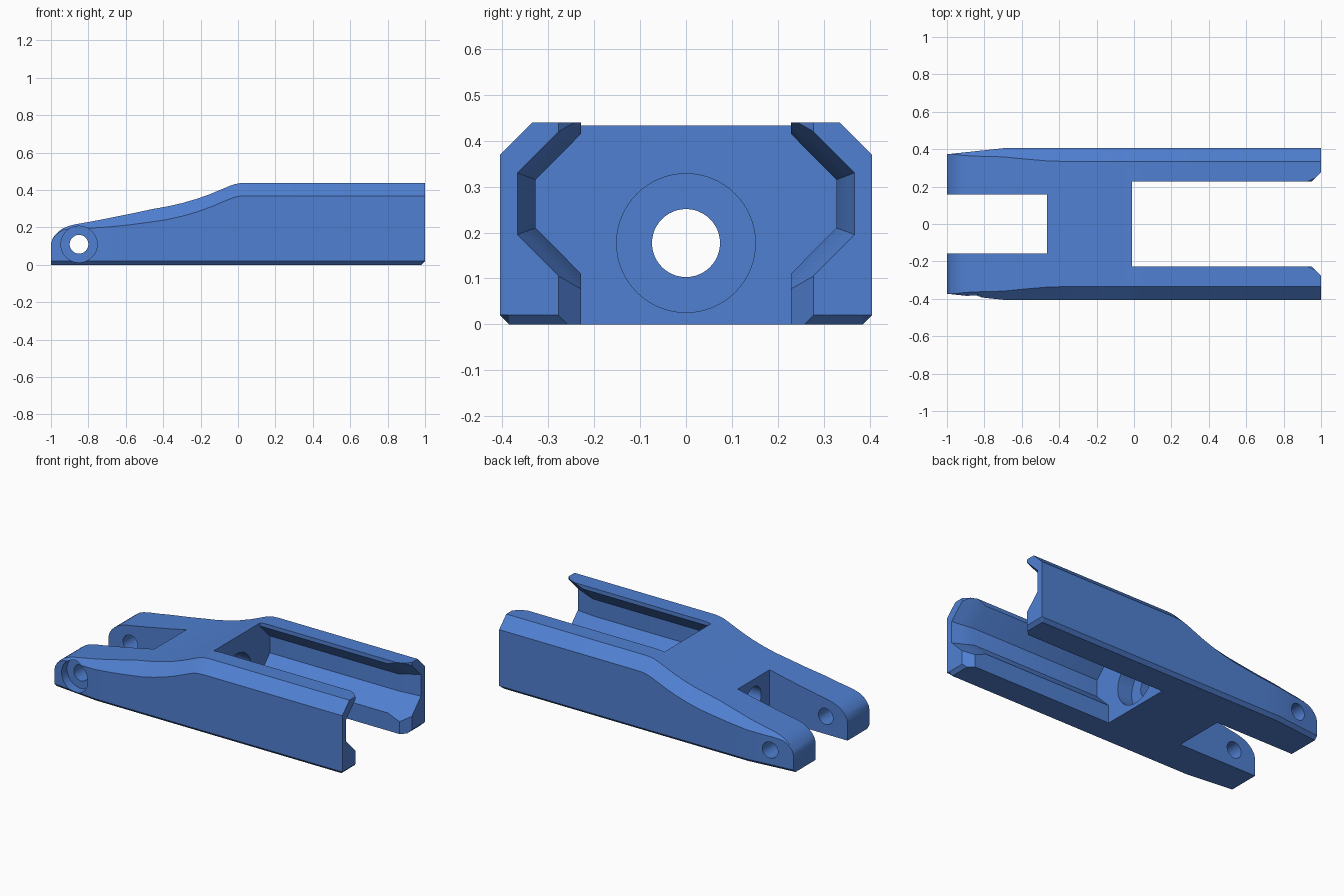
import bpy, bmesh, math
from mathutils import Vector, Matrix

if "Cube" in bpy.data.objects:
    bpy.data.objects.remove(bpy.data.objects["Cube"])

blue = bpy.data.materials.new("mid blue")
blue.diffuse_color = (0.08, 0.215, 0.64, 1)
blue.use_nodes = True
blue.node_tree.nodes["Principled BSDF"].inputs["Base Color"].default_value = blue.diffuse_color


def make_object(name, bm):
    bmesh.ops.recalc_face_normals(bm, faces=bm.faces)
    mesh = bpy.data.meshes.new(name)
    bm.to_mesh(mesh)
    bm.free()
    ob = bpy.data.objects.new(name, mesh)
    bpy.context.collection.objects.link(ob)
    mesh.materials.append(blue)
    return ob


def loft(name, sections):
    """Skin mirrored half sections: list of (x, [(y, z), ...])."""
    bm = bmesh.new()
    rings = []
    for x, half in sections:
        pts = half + [(-y, z) for y, z in reversed(half)]
        rings.append([bm.verts.new((x, y, z)) for y, z in pts])
    n = len(rings[0])
    for a, b in zip(rings, rings[1:]):
        for i in range(n):
            j = (i + 1) % n
            bm.faces.new((a[i], a[j], b[j], b[i]))
    bm.faces.new(rings[0])
    bm.faces.new(rings[-1])
    return make_object(name, bm)


def cylinder(name, radius, start, end, segments=48):
    a, b = Vector(start), Vector(end)
    rot = (b - a).to_track_quat('Z', 'Y').to_matrix().to_4x4()
    bm = bmesh.new()
    bmesh.ops.create_cone(bm, cap_ends=True, segments=segments, radius1=radius,
                          radius2=radius, depth=(b - a).length,
                          matrix=Matrix.Translation((a + b) / 2) @ rot)
    return make_object(name, bm)


def cut(target, cutter):
    cutter.hide_render = True
    mod = target.modifiers.new("cut", 'BOOLEAN')
    mod.operation = 'DIFFERENCE'
    mod.solver = 'EXACT'
    mod.object = cutter
    bpy.context.view_layer.objects.active = target
    bpy.ops.object.modifier_apply(modifier=mod.name)
    bpy.data.objects.remove(cutter, do_unlink=True)


# Main body: (x, top height, top chamfer) along the length
stations = [
    (-1.0, 0.11, 0.002), (-0.994, 0.135, 0.003), (-0.98, 0.158, 0.004),
    (-0.96, 0.178, 0.006), (-0.935, 0.196, 0.01), (-0.905, 0.208, 0.017),
    (-0.87, 0.217, 0.023), (-0.8, 0.229, 0.033), (-0.7, 0.248, 0.046),
    (-0.58, 0.272, 0.058), (-0.46, 0.298, 0.068), (-0.38, 0.312, 0.07),
    (-0.3, 0.33, 0.07), (-0.22, 0.353, 0.07), (-0.15, 0.378, 0.07),
    (-0.09, 0.403, 0.07), (-0.05, 0.42, 0.07), (-0.02, 0.431, 0.07),
    (0.01, 0.437, 0.07), (0.045, 0.439, 0.07), (0.98, 0.439, 0.07),
    (1.0, 0.439, 0.07)]
sections = []
for x, top, c in stations:
    w = 0.405 - 0.032 * max(0, (-0.7 - x) / 0.3)
    base = 0.02 if x == 1.0 else 0
    sections.append((x, [(w - 0.02, base), (w, 0.02), (w, top - c), (w - c, top)]))
body = loft("clevis_body", sections)

# Fork slot at the pivot end
cut(body, loft("fork_slot", [(x, [(0.157, -0.1), (0.157, 0.6)])
                             for x in (-1.1, -0.465)]))

# Undercut channel, flaring at the open end: (x, lip, low, wall, wall low, wall high, high)
channel = [
    (-0.01, 0.228, 0.11, 0.327, 0.21, 0.315, 0.415),
    (0.87, 0.228, 0.11, 0.327, 0.21, 0.315, 0.415),
    (0.95, 0.228, 0.077, 0.352, 0.201, 0.324, 0.448),
    (1.0, 0.277, 0.105, 0.367, 0.195, 0.33, 0.42),
    (1.1, 0.277, 0.105, 0.367, 0.195, 0.33, 0.42)]
cut(body, loft("channel", [
    (x, [(a, -0.1), (a, lo), (w, wl), (w, wh), (a, hi), (a, 0.6)])
    for x, a, lo, w, wl, wh, hi in channel]))

# Central bore and its counterbore in the channel wall
cut(body, cylinder("centre_bore", 0.074, (-0.6, 0, 0.177), (0.2, 0, 0.177)))
cut(body, cylinder("centre_counterbore", 0.151, (-0.11, 0, 0.177), (0.1, 0, 0.177), 64))

# Pivot pin hole through both prongs, countersunk on the front side
cut(body, cylinder("pin_hole", 0.05, (-0.85, -0.6, 0.11), (-0.85, 0.6, 0.11)))
cut(body, cylinder("pin_counterbore", 0.097, (-0.85, -0.6, 0.11), (-0.85, -0.325, 0.11)))

# Smooth curved surfaces, keep chamfer edges crisp
bpy.ops.object.select_all(action='DESELECT')
body.select_set(True)
bpy.context.view_layer.objects.active = body
bpy.ops.object.shade_smooth_by_angle(angle=math.radians(25))
